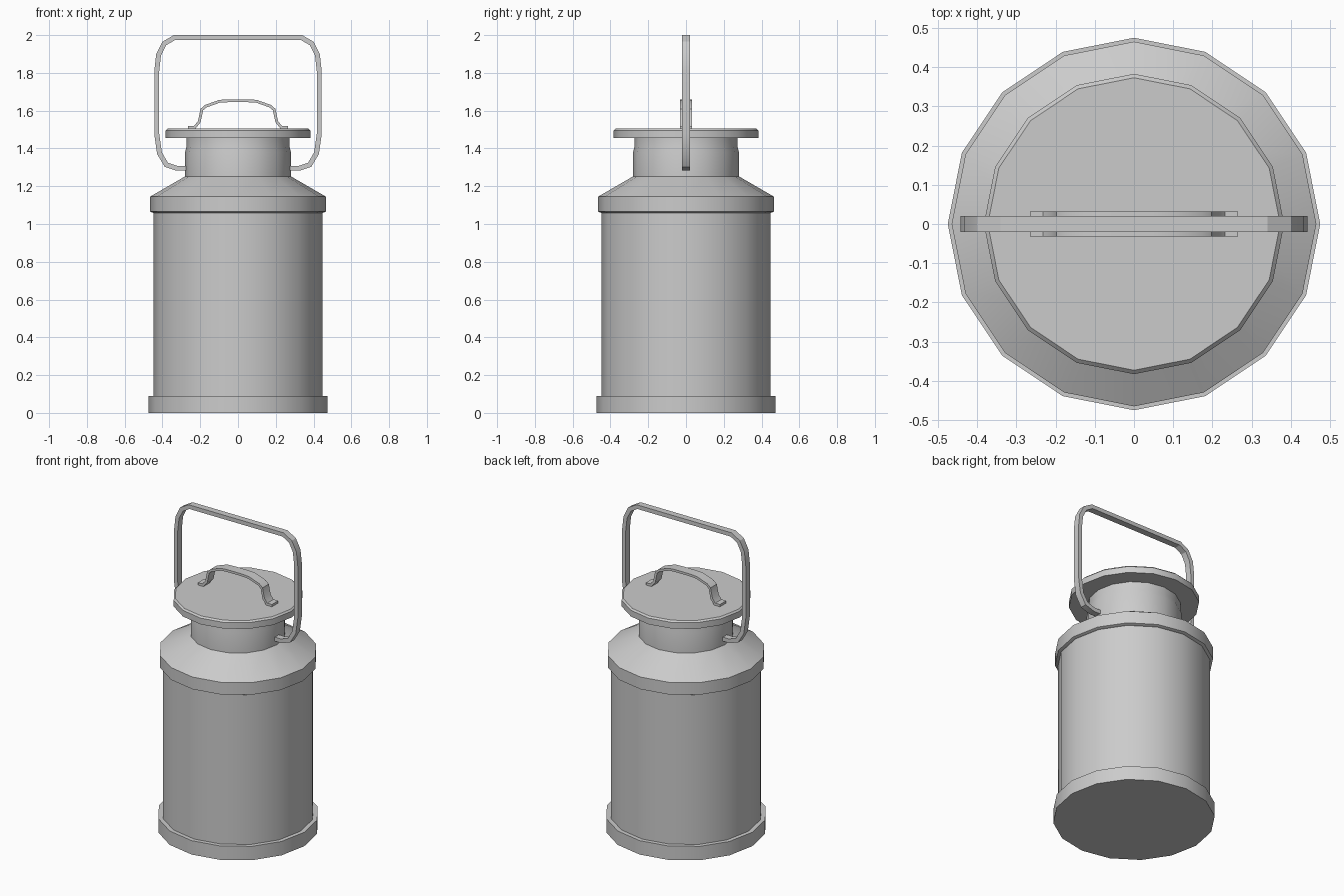
import bpy
import bmesh
import math
from mathutils import Vector

if "Cube" in bpy.data.objects:
    bpy.data.objects.remove(bpy.data.objects["Cube"], do_unlink=True)

SIDES = 16
metal = bpy.data.materials.new("grey_metal")
metal.use_nodes = True
colour = (0.6, 0.6, 0.6, 1)
metal.diffuse_color = colour
metal.node_tree.nodes["Principled BSDF"].inputs["Base Color"].default_value = colour


def finish(name, bm):
    bmesh.ops.recalc_face_normals(bm, faces=bm.faces[:])
    mesh = bpy.data.meshes.new(name)
    bm.to_mesh(mesh)
    bm.free()
    mesh.materials.append(metal)
    obj = bpy.data.objects.new(name, mesh)
    bpy.context.collection.objects.link(obj)
    bpy.ops.object.select_all(action="DESELECT")
    obj.select_set(True)
    bpy.context.view_layer.objects.active = obj
    bpy.ops.object.shade_smooth_by_angle(angle=math.radians(28))
    return obj


def bridge(bm, a, b):
    for i in range(len(a)):
        j = (i + 1) % len(a)
        bm.faces.new((a[i], a[j], b[j], b[i]))


def lathe(name, profile):
    """Turn (radius, height) points around z and cap both ends."""
    bm = bmesh.new()
    rings = []
    for r, z in profile:
        angles = [math.tau * i / SIDES for i in range(SIDES)]
        rings.append([bm.verts.new((r * math.cos(a), r * math.sin(a), z)) for a in angles])
    for a, b in zip(rings, rings[1:]):
        bridge(bm, a, b)
    bm.faces.new(rings[0])
    bm.faces.new(rings[-1])
    return finish(name, bm)


def strap(name, half_path, thickness, width):
    """Flat bar below an outer (x, z) path that is mirrored across x."""
    pts = [Vector((-x, z)) for x, z in half_path] + [Vector(p) for p in reversed(half_path)]
    bm = bmesh.new()
    rings = []
    for i, p in enumerate(pts):
        before = (p - pts[i - 1]).normalized() if i else None
        after = (pts[i + 1] - p).normalized() if i < len(pts) - 1 else None
        before, after = before or after, after or before
        tangent = (before + after).normalized()
        inward = Vector((tangent.y, -tangent.x))
        q = p + inward * thickness / tangent.dot(after)
        h = width / 2
        rings.append([bm.verts.new((c.x, y, c.y)) for c, y in
                      ((p, -h), (p, h), (q, h), (q, -h))])
    for a, b in zip(rings, rings[1:]):
        bridge(bm, a, b)
    bm.faces.new(rings[0])
    bm.faces.new(rings[-1])
    return finish(name, bm)


# Can body with foot ring, shoulder and neck
lathe("foot_ring", [(0.475, 0), (0.475, 0.09), (0.44, 0.09)])
lathe("body", [(0.448, 0.08), (0.448, 1.08)])
lathe("shoulder", [(0.448, 1.058), (0.465, 1.066), (0.465, 1.145), (0.275, 1.255)])
lathe("neck", [(0.28, 1.24), (0.28, 1.38), (0.273, 1.41), (0.273, 1.465)])

# Lid with a slightly bevelled rim
lathe("lid", [(0.383, 1.455), (0.383, 1.495), (0.373, 1.505)])

# Lid grip, outer line from foot to crown
strap("lid_grip", [(0.265, 1.52), (0.232, 1.52), (0.212, 1.545), (0.198, 1.61),
                   (0.175, 1.63), (0.1, 1.657), (0.05, 1.66)], 0.015, 0.064)

# Carrying handle, outer line from neck to top bar
strap("carrying_handle", [(0.265, 1.282), (0.325, 1.282), (0.388, 1.303), (0.428, 1.37),
                          (0.443, 1.475), (0.443, 1.81), (0.433, 1.9), (0.4, 1.965),
                          (0.34, 2.0)], 0.026, 0.042)
